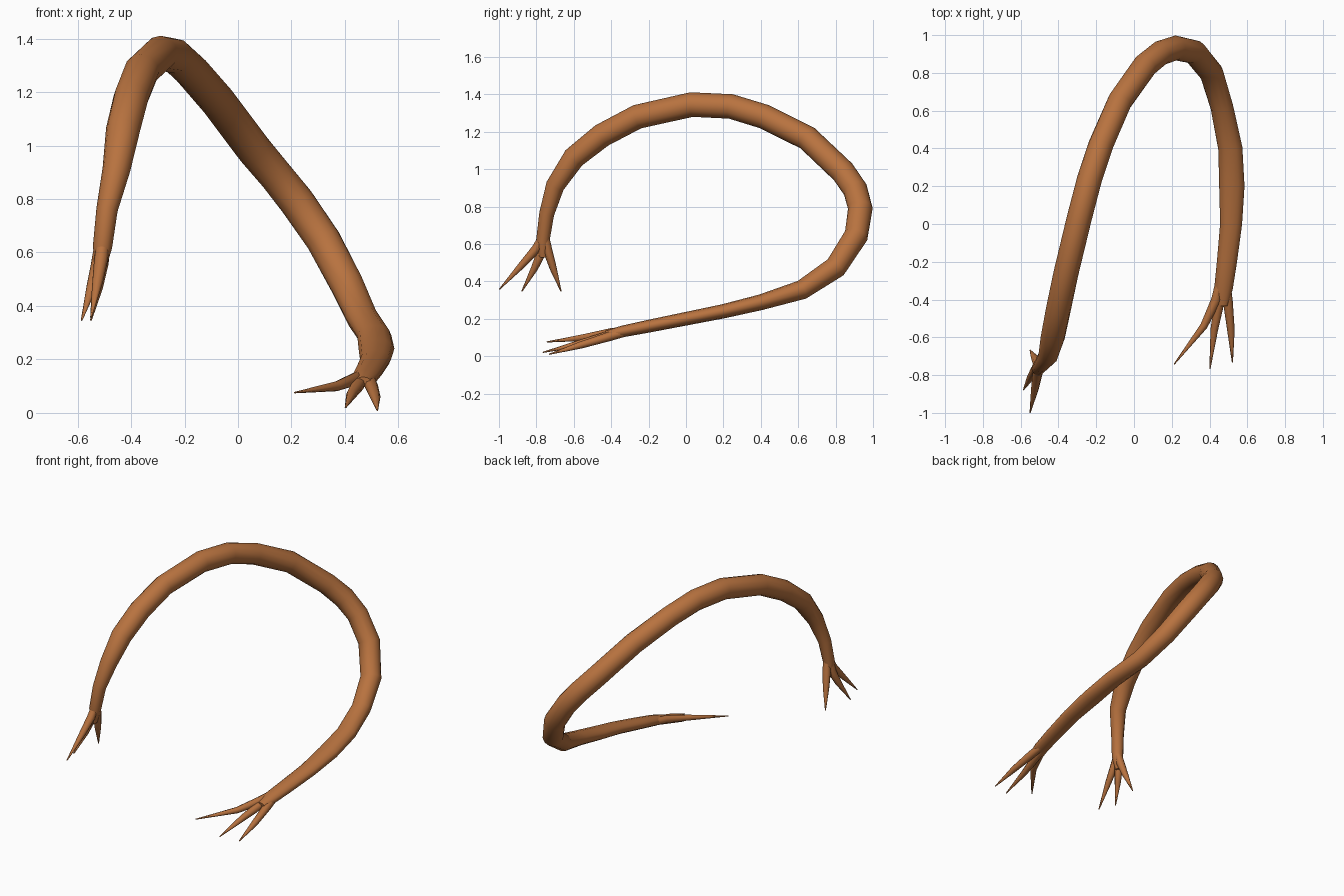
import bpy, bmesh, math
from mathutils import Vector

SIDES = 12
mat = bpy.data.materials.new("brown_skin")
mat.diffuse_color = (0.48, 0.17, 0.05, 1)


def tube(name, rings, sides=SIDES):
    """Loft ellipses along a path; each ring is x, y, z, radius across, radius in depth."""
    bm = bmesh.new()
    pts = [Vector(r[:3]) for r in rings]
    loops = []
    for i, r in enumerate(rings):
        t = (pts[min(i + 1, len(pts) - 1)] - pts[max(i - 1, 0)]).normalized()
        side = Vector((1, 0, 0))
        side = (side - t * side.dot(t)).normalized()
        depth = t.cross(side)
        loop = []
        for k in range(sides):
            a = 2 * math.pi * k / sides
            loop.append(bm.verts.new(pts[i] + side * math.cos(a) * r[3] + depth * math.sin(a) * r[4]))
        loops.append(loop)
    for a, b in zip(loops, loops[1:]):
        for k in range(sides):
            n = (k + 1) % sides
            bm.faces.new((a[k], a[n], b[n], b[k]))
    bm.faces.new(loops[0][::-1])
    bm.faces.new(loops[-1])
    bmesh.ops.recalc_face_normals(bm, faces=bm.faces)
    mesh = bpy.data.meshes.new(name)
    bm.to_mesh(mesh)
    bm.free()
    mesh.materials.append(mat)
    ob = bpy.data.objects.new(name, mesh)
    bpy.context.collection.objects.link(ob)
    bpy.context.view_layer.objects.active = ob
    ob.select_set(True)
    bpy.ops.object.shade_smooth_by_angle(angle=math.radians(50))
    ob.select_set(False)
    return ob


# Curved limb from the raised wrist, over the arch, to the low wrist
tube("curved_limb", [
    (-.515, -.765, .53, .018, .022),
    (-.507, -.765, .62, .036, .036),
    (-.49, -.745, .76, .040, .040),
    (-.455, -.70, .91, .052, .050),
    (-.43, -.60, 1.06, .064, .060),
    (-.40, -.45, 1.18, .066, .064),
    (-.36, -.26, 1.28, .066, .065),
    (-.29, .03, 1.345, .066, .066),
    (-.235, .24, 1.335, .066, .066),
    (-.175, .42, 1.28, .066, .066),
    (-.075, .65, 1.165, .066, .066),
    (.06, .84, .985, .066, .066),
    (.14, .905, .89, .066, .066),
    (.22, .932, .79, .066, .066),
    (.32, .91, .645, .066, .064),
    (.41, .80, .475, .064, .060),
    (.465, .62, .355, .060, .052),
    (.51, .40, .288, .064, .042),
    (.518, .20, .24, .067, .038),
    (.514, 0, .20, .058, .036),
    (.492, -.20, .16, .053, .034),
    (.474, -.34, .132, .049, .031),
    (.468, -.43, .115, .030, .020),
])

# Tapering fingers: base, knuckle, middle and tip
fingers = {
    "raised": [
        [(-.505, -.765, .64), (-.512, -.80, .575), (-.525, -.875, .49), (-.55, -.998, .357)],
        [(-.515, -.765, .62), (-.525, -.775, .55), (-.547, -.81, .47), (-.585, -.878, .346)],
        [(-.50, -.755, .64), (-.51, -.738, .56), (-.525, -.71, .47), (-.55, -.668, .346)],
    ],
    "low": [
        [(.462, -.28, .14), (.435, -.40, .125), (.37, -.54, .10), (.212, -.743, .076)],
        [(.468, -.30, .135), (.449, -.43, .105), (.425, -.56, .07), (.402, -.766, .020)],
        [(.485, -.30, .135), (.497, -.41, .105), (.513, -.56, .06), (.521, -.732, .010)],
    ],
}
for hand, paths in fingers.items():
    for n, path in enumerate(paths, 1):
        tube(f"{hand}_finger_{n}",
             [(*p, r, r * .95) for p, r in zip(path, (.024, .026, .020, .003))], 8)
